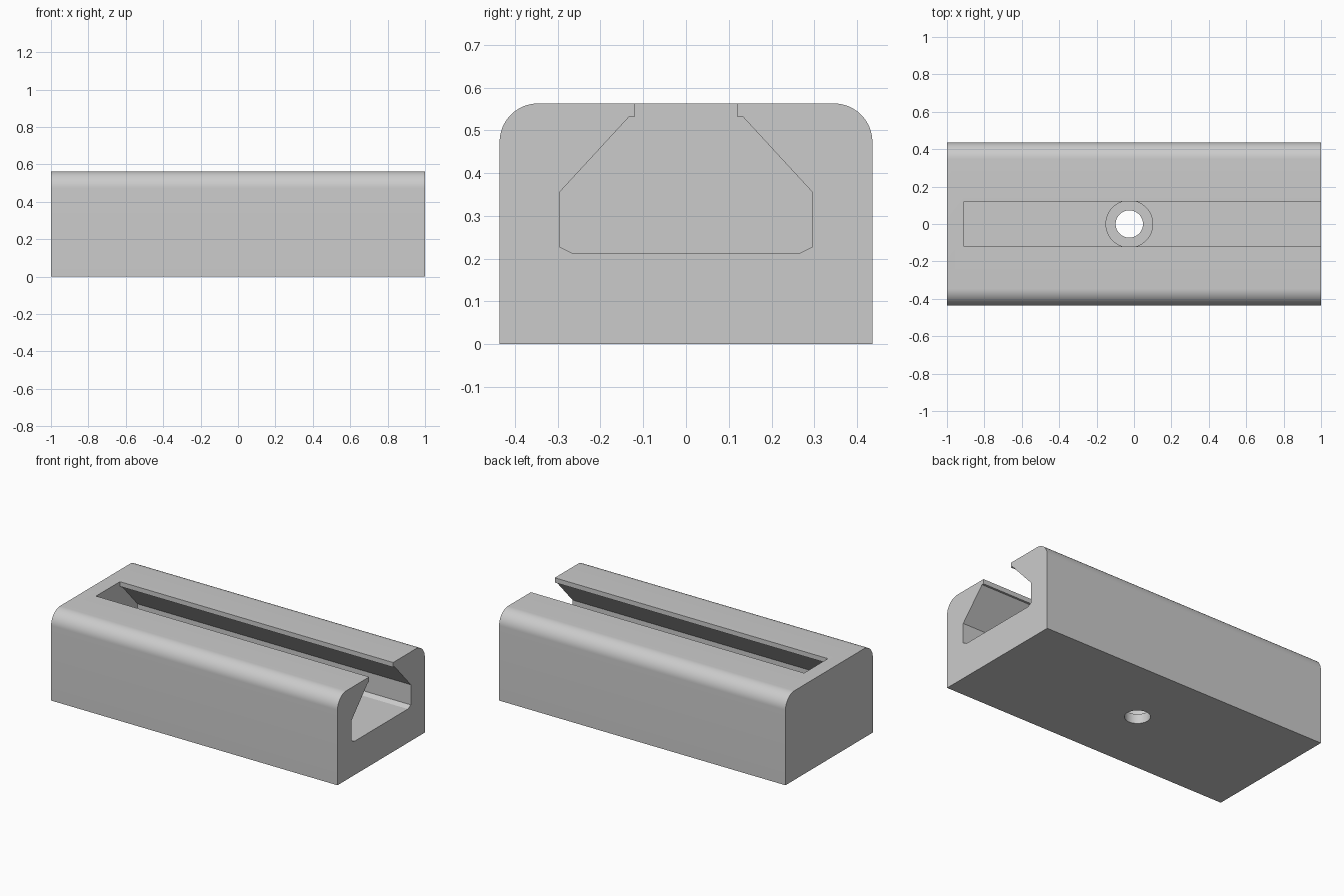
import bpy
import bmesh
import math

cube = bpy.data.objects.get("Cube")
if cube:
    bpy.data.objects.remove(cube, do_unlink=True)

LENGTH, HALF_WIDTH, HEIGHT, ROUND = 2.0, 0.436, 0.563, 0.09
HOLE_X = -0.025

grey = bpy.data.materials.new("light grey")
grey.use_nodes = True
colour = (0.6, 0.6, 0.6, 1)
grey.diffuse_color = colour
grey.node_tree.nodes["Principled BSDF"].inputs["Base Color"].default_value = colour


def make_object(name, bm):
    bmesh.ops.recalc_face_normals(bm, faces=bm.faces)
    mesh = bpy.data.meshes.new(name)
    bm.to_mesh(mesh)
    bm.free()
    mesh.materials.append(grey)
    obj = bpy.data.objects.new(name, mesh)
    bpy.context.collection.objects.link(obj)
    return obj


def extrude_along_x(name, half, x0, x1):
    """Mirror a half profile of (y, z) points and extrude it along x."""
    bm = bmesh.new()
    outline = half + [(-y, z) for y, z in reversed(half)]
    face = bm.faces.new([bm.verts.new((x0, y, z)) for y, z in outline])
    moved = bmesh.ops.extrude_face_region(bm, geom=[face])["geom"]
    verts = [v for v in moved if isinstance(v, bmesh.types.BMVert)]
    bmesh.ops.translate(bm, verts=verts, vec=(x1 - x0, 0, 0))
    return make_object(name, bm)


def cylinder(name, radius, z0, z1):
    bm = bmesh.new()
    bmesh.ops.create_cone(bm, cap_ends=True, segments=64, radius1=radius,
                          radius2=radius, depth=z1 - z0)
    bmesh.ops.translate(bm, verts=bm.verts, vec=(HOLE_X, 0, (z0 + z1) / 2))
    return make_object(name, bm)


# Block with rounded upper long edges
half = [(HALF_WIDTH, 0)]
for i in range(17):
    a = math.pi / 2 * i / 16
    half.append((HALF_WIDTH - ROUND + ROUND * math.cos(a),
                 HEIGHT - ROUND + ROUND * math.sin(a)))
block = extrude_along_x("slotted_block", half, -LENGTH / 2, LENGTH / 2)

# Undercut slot, open at the +x end and closed at the other
slot = extrude_along_x("slot_cutter", [
    (0.266, 0.213), (0.296, 0.228), (0.296, 0.355),
    (0.132, 0.533), (0.119, 0.533), (0.119, 0.7)], -0.908, 1.2)

# Stepped screw hole in the slot floor
cutters = [slot,
           cylinder("screw_head_cutter", 0.125, 0.06, 0.3),
           cylinder("screw_hole_cutter", 0.073, -0.1, 0.2)]

bpy.context.view_layer.objects.active = block
for cutter in cutters:
    mod = block.modifiers.new(cutter.name, "BOOLEAN")
    mod.operation = "DIFFERENCE"
    mod.solver = "EXACT"
    mod.object = cutter
    bpy.ops.object.modifier_apply(modifier=mod.name)
    bpy.data.objects.remove(cutter, do_unlink=True)

bpy.ops.object.select_all(action="DESELECT")
block.select_set(True)
bpy.ops.object.shade_smooth_by_angle(angle=math.radians(20))
